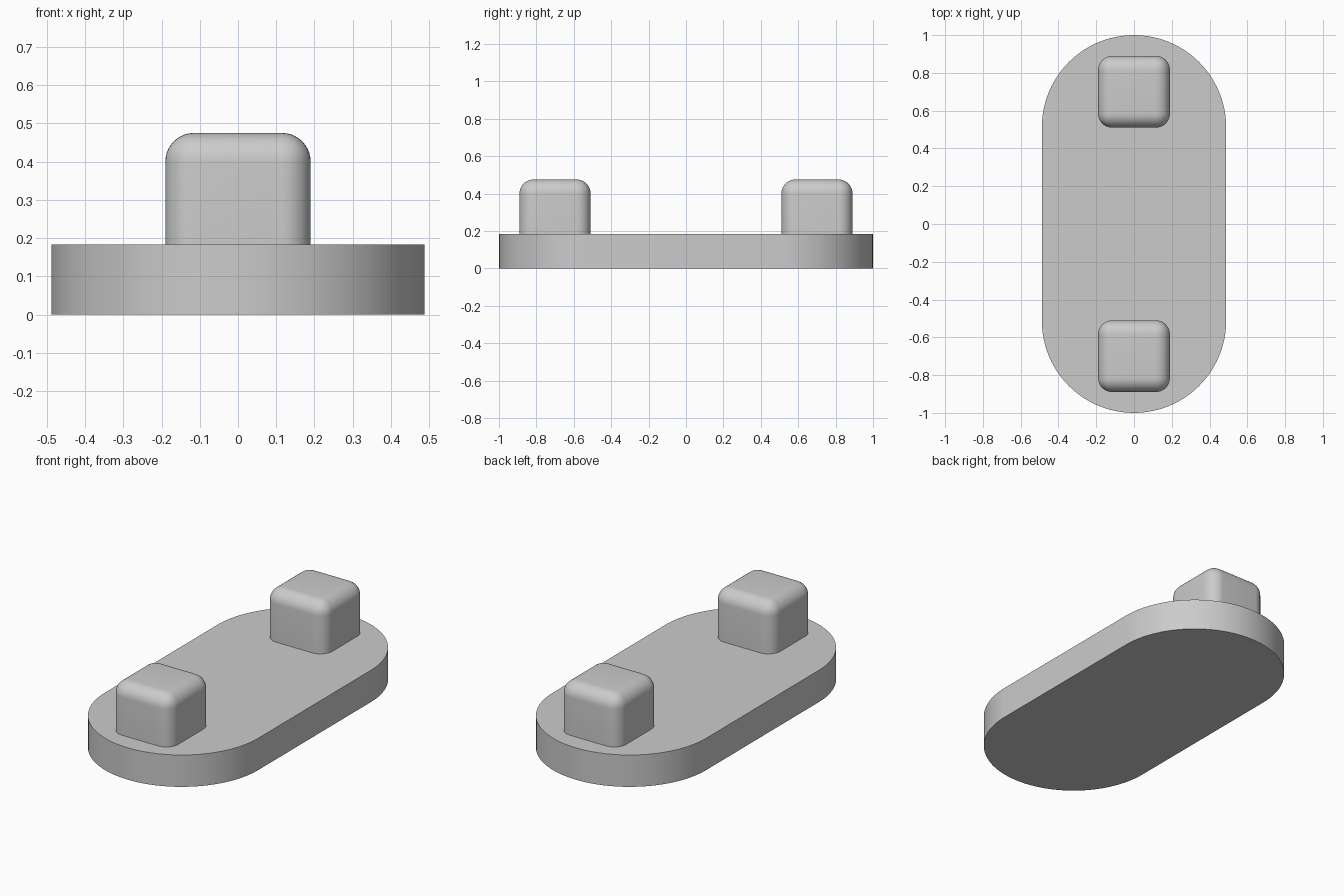
import bpy, bmesh, math

cube = bpy.data.objects.get("Cube")
if cube:
    bpy.data.objects.remove(cube, do_unlink=True)

HALF_WIDTH = 0.488
HALF_LENGTH = 1.0
BASE_TOP = 0.183
PEG_TOP = 0.475
PEG_SIZE = 0.38
PEG_Y = 0.70
ROUNDING = 0.075

grey = bpy.data.materials.new("plain grey")
grey.use_nodes = True
colour = (0.6, 0.6, 0.6, 1)
grey.diffuse_color = colour
grey.node_tree.nodes["Principled BSDF"].inputs["Base Color"].default_value = colour


def add_object(name, bm, angle):
    bmesh.ops.recalc_face_normals(bm, faces=bm.faces)
    mesh = bpy.data.meshes.new(name)
    bm.to_mesh(mesh)
    bm.free()
    mesh.materials.append(grey)
    obj = bpy.data.objects.new(name, mesh)
    bpy.context.collection.objects.link(obj)
    bpy.ops.object.select_all(action="DESELECT")
    obj.select_set(True)
    bpy.context.view_layer.objects.active = obj
    bpy.ops.object.shade_smooth_by_angle(angle=math.radians(angle))
    return obj


# Base plate: a slot outline, extruded upward
def base_plate(steps=48):
    bm = bmesh.new()
    outline = []
    for side in (1, -1):
        for i in range(steps + 1):
            a = math.pi * i / steps
            x = side * HALF_WIDTH * math.cos(a)
            y = side * (HALF_LENGTH - HALF_WIDTH + HALF_WIDTH * math.sin(a))
            outline.append(bm.verts.new((x, y, 0)))
    bottom = bm.faces.new(outline)
    top = bmesh.ops.extrude_face_region(bm, geom=[bottom], use_keep_orig=True)
    verts = [v for v in top["geom"] if isinstance(v, bmesh.types.BMVert)]
    bmesh.ops.translate(bm, verts=verts, vec=(0, 0, BASE_TOP))
    add_object("base_plate", bm, 30)


# Peg: a block with rounded top and upright edges, flat where it meets the plate
def peg(name, y):
    height = PEG_TOP - BASE_TOP
    bm = bmesh.new()
    bmesh.ops.create_cube(bm, size=1)
    bmesh.ops.scale(bm, verts=bm.verts, vec=(PEG_SIZE, PEG_SIZE, height))
    bmesh.ops.translate(bm, verts=bm.verts, vec=(0, 0, height / 2))
    rounded = [e for e in bm.edges if max(v.co.z for v in e.verts) > height / 2]
    bmesh.ops.bevel(bm, geom=rounded, offset=ROUNDING, offset_type="OFFSET",
                    segments=10, profile=0.5, affect="EDGES", clamp_overlap=True)
    obj = add_object(name, bm, 40)
    obj.location = (0, y, BASE_TOP)


base_plate()
for label, direction in (("front_peg", -1), ("back_peg", 1)):
    peg(label, direction * PEG_Y)
